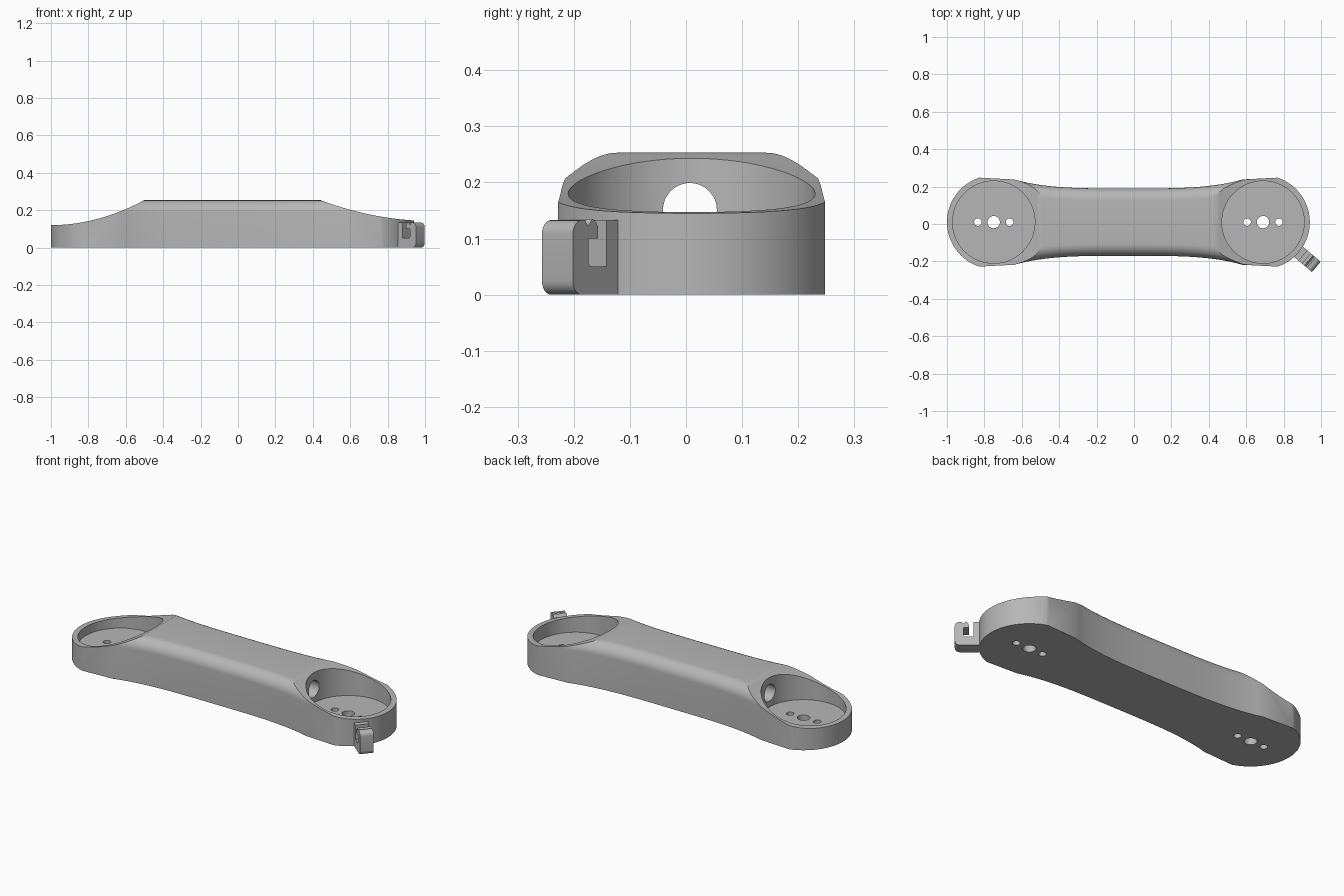
import bpy, bmesh, math
from mathutils import Matrix

if "Cube" in bpy.data.objects:
    bpy.data.objects.remove(bpy.data.objects["Cube"])

CY, CX_L, CX_R, R = 0.01, -0.75, 0.69, 0.25   # end circle centres and radius
MID = (CX_L + CX_R) / 2
HEIGHT, FILLET = 0.253, 0.065

grey = bpy.data.materials.new("grey_plastic")
grey.diffuse_color = (0.47, 0.47, 0.47, 1)
grey.use_nodes = True
grey.node_tree.nodes["Principled BSDF"].inputs["Base Color"].default_value = grey.diffuse_color


def new_object(name, bm):
    bmesh.ops.recalc_face_normals(bm, faces=bm.faces)
    mesh = bpy.data.meshes.new(name)
    bm.to_mesh(mesh)
    bm.free()
    ob = bpy.data.objects.new(name, mesh)
    bpy.context.collection.objects.link(ob)
    mesh.materials.append(grey)
    return ob


def loft(name, rings):
    """Skin closed rings of points and cap both ends."""
    bm = bmesh.new()
    vs = [[bm.verts.new(p) for p in ring] for ring in rings]
    n = len(vs[0])
    for a, b in zip(vs, vs[1:]):
        for i in range(n):
            j = (i + 1) % n
            bm.faces.new((a[i], a[j], b[j], b[i]))
    bm.faces.new(vs[0])
    bm.faces.new(vs[-1])
    return new_object(name, bm)


def cylinder(name, r, start, length, axis="Z", n=64):
    rings = []
    for k in (0, length):
        ring = []
        for i in range(n):
            c, s = (r * math.cos(math.tau * i / n), r * math.sin(math.tau * i / n))
            off = (c, s, k) if axis == "Z" else (k, c, s)
            ring.append([p + q for p, q in zip(start, off)])
        rings.append(ring)
    return loft(name, rings)


def cut(ob, cutter):
    mod = ob.modifiers.new("cut", "BOOLEAN")
    mod.operation, mod.solver, mod.object = "DIFFERENCE", "EXACT", cutter
    bpy.context.view_layer.objects.active = ob
    bpy.ops.object.modifier_apply(modifier=mod.name)
    bpy.data.objects.remove(cutter)


def smooth(ob):
    bpy.ops.object.select_all(action="DESELECT")
    ob.select_set(True)
    bpy.context.view_layer.objects.active = ob
    bpy.ops.object.shade_smooth_by_angle(angle=math.radians(30))


# Plan outline: upper right quarter (end arc, then waist curve), then mirrored
U_END, W_MIN, W_GAIN, POWER = 0.643, 0.18, 0.0578, 3.6
quarter = []
for i in range(25):
    a = math.radians(72 * i / 24)
    quarter.append((CX_R - MID + R * math.cos(a), R * math.sin(a),
                    math.cos(a), math.sin(a)))
for i in range(1, 21):
    u = U_END * (1 - i / 20)
    slope = W_GAIN * POWER / U_END * (u / U_END) ** (POWER - 1)
    m = math.hypot(slope, 1)
    quarter.append((u, W_MIN + W_GAIN * (u / U_END) ** POWER, -slope / m, 1 / m))
half = quarter + [(-x, y, -nx, ny) for x, y, nx, ny in reversed(quarter[:-1])]
outline = half + [(x, -y, nx, -ny) for x, y, nx, ny in reversed(half[1:-1])]


def ring_at(inset, z):
    return [(MID + x - inset * nx, CY + y - inset * ny, z) for x, y, nx, ny in outline]


# Body with a rounded upper edge
rings = [ring_at(0, 0)]
for i in range(13):
    t = math.pi / 2 * i / 12
    rings.append(ring_at(FILLET * (1 - math.cos(t)), HEIGHT - FILLET + FILLET * math.sin(t)))
body = loft("body", rings)

# Scooped slopes over both ends
left = [(-1.05, 0.12)]
right = []
for i in range(25):
    t = i / 24
    left.append((-1 + 0.5 * t, 0.12 + 0.134 * t * t))
    s = 0.5 * t
    right.append((0.94 - s, 0.145 + 0.062 * s + 0.312 * s * s))
right = [(1.0, 0.142)] + right
for name, curve in (("left_slope", left), ("right_slope", right)):
    (x0, z0), (x1, z1) = curve[0], curve[-1]
    prof = curve + [(x1, 0.4), (x0, 0.4)]
    cut(body, loft(name, [[(x, y, z) for x, z in prof] for y in (-0.5, 0.5)]))

# Round pockets with three floor holes each
for cx in (CX_L, CX_R):
    cut(body, cylinder("pocket", 0.22, (cx, CY, 0.07), 0.4, n=96))
    for dx, r in ((-0.085, 0.02), (0, 0.033), (0.085, 0.02)):
        cut(body, cylinder("floor_hole", r, (cx + dx, CY, -0.1), 0.3, n=32))

# Cable tunnel joining the pockets
cut(body, cylinder("tunnel", 0.048, (CX_L, CY - 0.003, 0.151), CX_R - CX_L, "X", 48))
smooth(body)


# Cable clip: a slotted hook standing radially on the right end
def arc(cx, cz, r, a0, a1, n=6):
    angs = [math.radians(a0 + (a1 - a0) * i / n) for i in range(n + 1)]
    return [(cx + r * math.cos(a), cz + r * math.sin(a)) for a in angs]


hook = [(0.235, 0)] + arc(0.347, 0.025, 0.025, -90, 0) + arc(0.347, 0.108, 0.025, 0, 90)
hook += [(0.337, 0.133)] + arc(0.327, 0.133, 0.01, 0, -80, 3)
hook += arc(0.322, 0.115, 0.02, 100, 180, 4) + [(0.302, 0.10), (0.329, 0.10)]
hook += arc(0.319, 0.06, 0.01, 0, -90, 4) + [(0.279, 0.05), (0.279, 0.133), (0.235, 0.133)]
hook = [p for i, p in enumerate(hook) if math.dist(p, hook[i - 1]) > 1e-4]
clip = loft("cable_clip", [[(r, w, z) for r, z in hook] for w in (-0.036, 0.036)])
clip.data.transform(Matrix.Translation((CX_R, CY, 0)) @ Matrix.Rotation(math.radians(-40), 4, "Z"))
smooth(clip)
